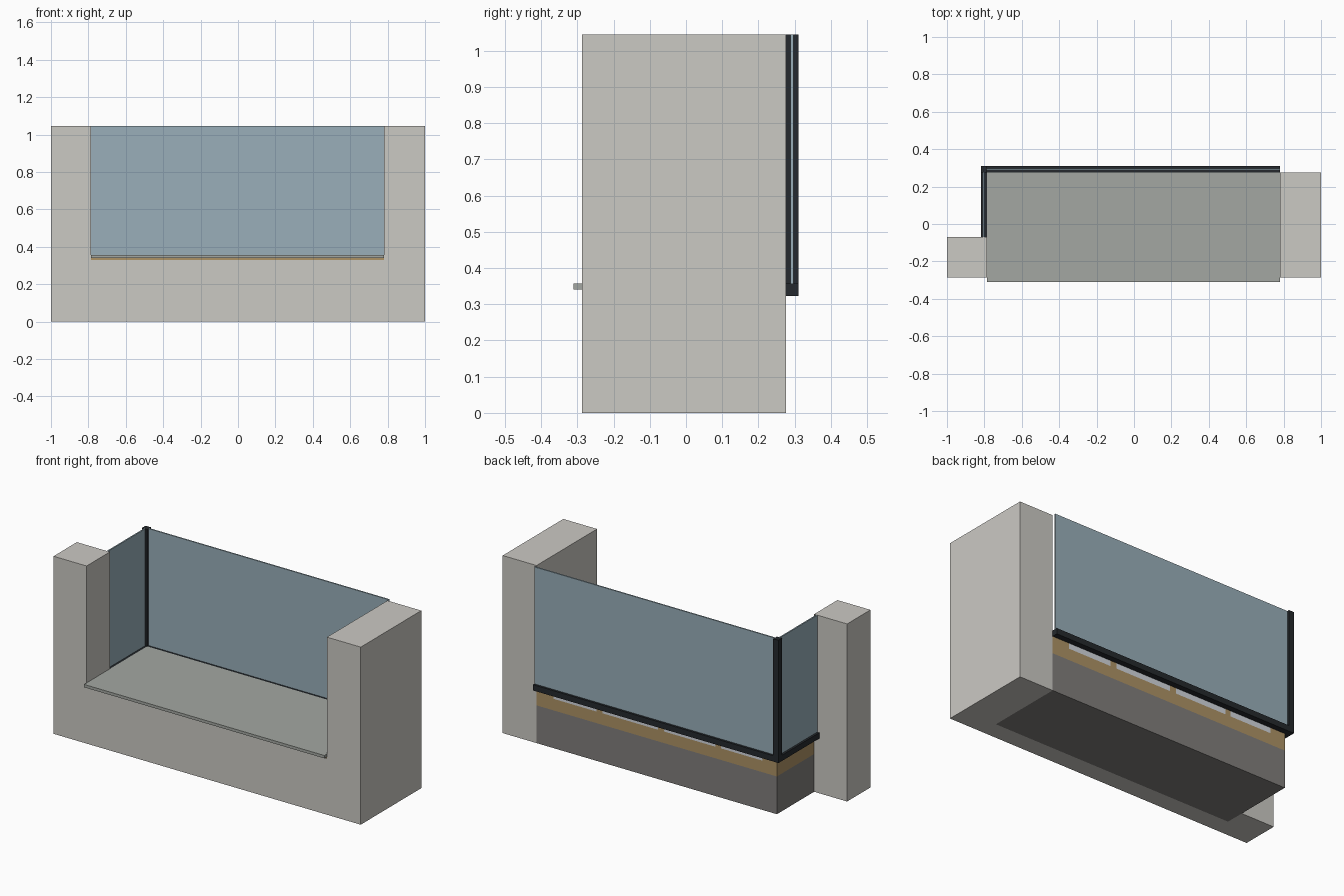
import bpy, bmesh

if "Cube" in bpy.data.objects:
    bpy.data.objects.remove(bpy.data.objects["Cube"])


def material(name, rgb):
    m = bpy.data.materials.new(name)
    m.diffuse_color = (*rgb, 1)
    m.use_nodes = True
    m.node_tree.nodes["Principled BSDF"].inputs["Base Color"].default_value = m.diffuse_color
    return m


concrete = material("light_concrete", (0.60, 0.585, 0.55))
core = material("core_concrete", (0.22, 0.21, 0.20))
wood = material("wood", (0.42, 0.29, 0.13))
spacer = material("spacer_grey", (0.65, 0.68, 0.72))
stone = material("deck_stone", (0.37, 0.39, 0.36))
metal = material("dark_metal", (0.018, 0.022, 0.026))
glass = material("glass", (0.32, 0.43, 0.49))


def prism(name, outline, z0, z1, mat=None):
    """Extrude a plan outline from z0 to z1."""
    bm = bmesh.new()
    face = bm.faces.new([bm.verts.new((x, y, z0)) for x, y in outline])
    top = bmesh.ops.extrude_face_region(bm, geom=[face])["geom"]
    for v in top:
        if isinstance(v, bmesh.types.BMVert):
            v.co.z = z1
    bmesh.ops.recalc_face_normals(bm, faces=bm.faces[:])
    me = bpy.data.meshes.new(name)
    bm.to_mesh(me)
    bm.free()
    ob = bpy.data.objects.new(name, me)
    bpy.context.collection.objects.link(ob)
    if mat:
        me.materials.append(mat)
    return ob


def box(name, x0, x1, y0, y1, z0, z1, mat=None):
    return prism(name, [(x0, y0), (x1, y0), (x1, y1), (x0, y1)], z0, z1, mat)


H = 1.045                       # overall height
L, R = -0.785, 0.78             # inner faces of the pillars
FRONT, BACK = -0.287, 0.276     # wall faces
INNER, LEFT_END = -0.18, -0.07  # back of front wall, back of left pillar
DECK0, DECK1 = 0.34, 0.357

# Outer wall: plan outline with the opening between the pillars cut away
wall = prism("outer_wall", [(-1, FRONT), (1, FRONT), (1, BACK), (R, BACK), (R, INNER),
                            (L, INNER), (L, LEFT_END), (-1, LEFT_END)], 0, H, concrete)
cutter = box("opening_cutter", L, R, -0.5, 0.5, 0.33, 1.5)
cutter.hide_render = True
cutter.hide_set(True)
cut = wall.modifiers.new("opening", "BOOLEAN")
cut.operation = "DIFFERENCE"
cut.solver = "EXACT"
cut.object = cutter

# Layers inside the wall
box("base_core", L, R, INNER, BACK, 0, 0.222, core)
box("wood_layer", L, R, INNER, BACK, 0.222, 0.29, wood)
box("front_wood_strip", L, R, FRONT + 0.003, INNER, 0.33, DECK0, wood)

# Wood battens with grey spacers between them, under the deck
battens = [(L, -0.69), (-0.42, -0.385), (-0.05, -0.01), (0.35, 0.39), (0.67, R)]
for i, (a, b) in enumerate(battens):
    box(f"batten_{i + 1}", a, b, INNER, BACK, 0.29, DECK0, wood)
for i in range(len(battens) - 1):
    box(f"spacer_{i + 1}", battens[i][1], battens[i + 1][0], INNER, BACK, 0.29, DECK0, spacer)

# Deck slab overhanging the front
box("deck", L, R, -0.31, BACK, DECK0, DECK1, stone)

# Glass railing: bottom channel round the corner, corner post, two panes
W = 0.034                       # channel width
XO, YO = L - W, BACK + W        # outer faces of the railing
prism("rail_channel", [(L, LEFT_END), (L, BACK), (R, BACK), (R, YO), (XO, YO), (XO, LEFT_END)],
      0.323, DECK1, metal)
box("corner_post", XO, L, BACK, YO, DECK1, H, metal)
xm, ym, t = (L + XO) / 2, (BACK + YO) / 2, 0.004
box("back_glass", L, R, ym - t, ym + t, DECK1, H, glass)
box("side_glass", xm - t, xm + t, LEFT_END, BACK, DECK1, H, glass)
